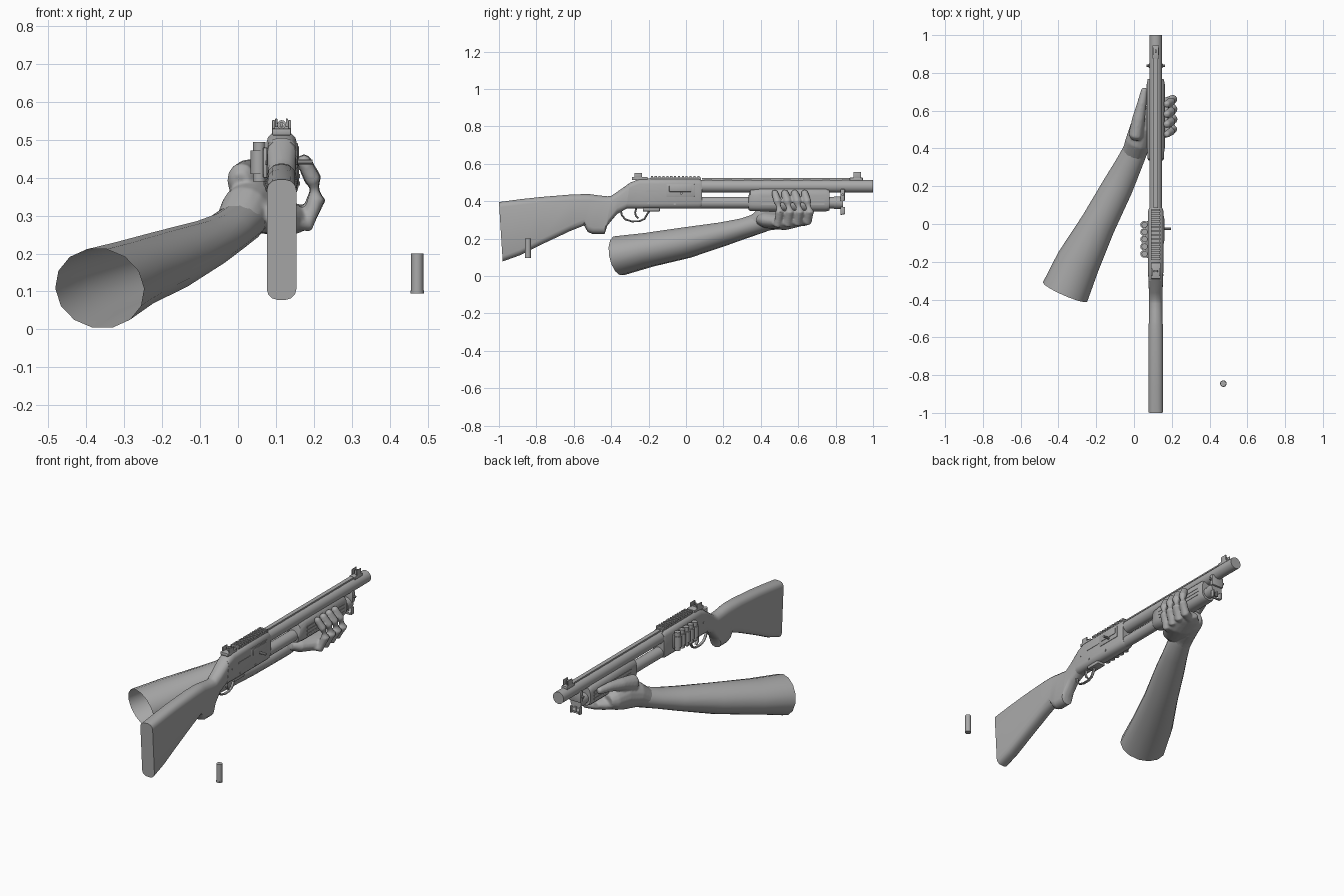
import bpy, bmesh, math
from mathutils import Vector

if "Cube" in bpy.data.objects:
    bpy.data.objects.remove(bpy.data.objects["Cube"])

GX = 0.115  # centre line of the gun
grey = bpy.data.materials.new("plain_grey")
grey.diffuse_color = (0.4, 0.4, 0.4, 1)
grey.use_nodes = True
grey.node_tree.nodes["Principled BSDF"].inputs["Base Color"].default_value = grey.diffuse_color


def finish(name, bm, angle=35):
    bmesh.ops.recalc_face_normals(bm, faces=bm.faces)
    me = bpy.data.meshes.new(name)
    bm.to_mesh(me)
    bm.free()
    ob = bpy.data.objects.new(name, me)
    bpy.context.collection.objects.link(ob)
    me.materials.append(grey)
    bpy.ops.object.select_all(action='DESELECT')
    ob.select_set(True)
    bpy.context.view_layer.objects.active = ob
    bpy.ops.object.shade_smooth_by_angle(angle=math.radians(angle))
    return ob


def add_loft(bm, rings, caps=(True, True), loop=False):
    vs = [[bm.verts.new(p) for p in r] for r in rings]
    n = len(vs[0])
    pairs = list(zip(vs, vs[1:])) + ([(vs[-1], vs[0])] if loop else [])
    for a, b in pairs:
        for i in range(n):
            j = (i + 1) % n
            bm.faces.new((a[i], a[j], b[j], b[i]))
    if caps[0] and not loop:
        bm.faces.new(vs[0])
    if caps[1] and not loop:
        bm.faces.new(vs[-1])


def rounded_ring(yt, zt, yb, zb, w, r, seg=4):
    """Rounded rectangle across the gun, leaning from (yb, zb) to (yt, zt)."""
    h, cz, pts = (zt - zb) / 2, (zt + zb) / 2, []
    r = min(r, w / 2 - 0.002, h - 0.002)
    for k, (sx, sz) in enumerate(((1, 1), (-1, 1), (-1, -1), (1, -1))):
        for i in range(seg):
            a = math.pi / 2 * (k + i / (seg - 1))
            x = sx * (w / 2 - r) + r * math.cos(a)
            z = cz + sz * (h - r) + r * math.sin(a)
            pts.append((GX + x, yb + (yt - yb) * (z - zb) / (zt - zb), z))
    return pts


def gun_body(name, stations):
    bm = bmesh.new()
    add_loft(bm, [rounded_ring(*s) for s in stations])
    return finish(name, bm)


def tube_rings(path, sides, loop=False):
    """Elliptical rings along points (x, y, z, side radius, up radius)."""
    P = [Vector(p[:3]) for p in path]
    out, n = [], len(P)
    for i, p in enumerate(path):
        a, b = (P[i - 1], P[(i + 1) % n]) if loop else (P[max(i - 1, 0)], P[min(i + 1, n - 1)])
        t = (b - a).normalized()
        u = t.cross(Vector((0, 0, 1)))
        u = u.normalized() if u.length > 0.05 else Vector((1, 0, 0))
        v = u.cross(t)
        out.append([P[i] + u * p[3] * math.cos(2 * math.pi * k / sides)
                    + v * p[4] * math.sin(2 * math.pi * k / sides) for k in range(sides)])
    return out


def rod(name, a, b, r, sides=16):
    bm = bmesh.new()
    add_loft(bm, tube_rings([(*a, r, r), (*b, r, r)], sides))
    return finish(name, bm)


def box(name, x, y, z, bevel=0.0):
    bm = bmesh.new()
    bmesh.ops.create_cube(bm, size=1)
    for v in bm.verts:
        v.co = [lo + (c + 0.5) * (hi - lo) for c, (lo, hi) in zip(v.co, (x, y, z))]
    if bevel:
        bmesh.ops.bevel(bm, geom=bm.edges[:], offset=bevel, segments=2, affect='EDGES', profile=0.5)
    return finish(name, bm)


def bent_wire(name, yz, r, loop=False):
    bm = bmesh.new()
    pts = [(GX, y, z) for y, z in yz]
    rings, n = [], len(pts)
    for i, p in enumerate(pts):
        a, b = (pts[i - 1], pts[(i + 1) % n]) if loop else (pts[max(i - 1, 0)], pts[min(i + 1, n - 1)])
        t = (Vector(b) - Vector(a)).normalized()
        nv = Vector((1, 0, 0)).cross(t)
        rings.append([Vector(p) + Vector((1.8 * r * math.cos(q), 0, 0)) + nv * r * math.sin(q)
                      for q in (k * math.pi / 4 for k in range(8))])
    add_loft(bm, rings, loop=loop)
    return finish(name, bm)


# stock with grip hook
gun_body("stock", [
    (-1.0, .395, -.98, .078, .078, .028), (-.89, .41, -.89, .11, .078, .03),
    (-.78, .422, -.78, .165, .078, .03), (-.62, .435, -.62, .24, .078, .032),
    (-.54, .438, -.545, .27, .076, .034), (-.51, .437, -.525, .235, .072, .034),
    (-.46, .43, -.50, .225, .07, .034), (-.42, .426, -.435, .225, .07, .034),
    (-.40, .428, -.42, .27, .07, .034), (-.365, .452, -.37, .33, .072, .034),
    (-.29, .505, -.315, .362, .076, .03)])

# receiver
gun_body("receiver", [
    (-.30, .497, -.32, .36, .078, .028), (-.25, .52, -.25, .36, .08, .028),
    (.07, .52, .07, .36, .08, .028), (.085, .512, .085, .368, .07, .026)])
box("ejection_port", (.15, .158), (-.105, .045), (.425, .492), .003)
box("bolt_cover", (.15, .161), (-.09, .03), (.45, .484), .003)
box("bolt_slot", (.15, .157), (-.215, -.105), (.448, .456))
rod("bolt_handle", (.15, -.025, .442), (.196, -.025, .442), .007, 10)
for i, (y, z) in enumerate(((-.2, .39), (-.06, .385), (-.27, .44))):
    rod(f"receiver_pin_{i}", (.073, y, z), (.157, y, z), .006, 10)

# barrel, magazine tube and pump
rod("barrel", (GX, .07, .48), (GX, 1.0, .48), .034, 24)
rod("magazine_tube", (GX, .07, .392), (GX, .80, .392), .031, 20)
rod("magazine_cap", (GX, .79, .392), (GX, .84, .392), .034, 16)
gun_body("pump_handle", [
    (.335, .43, .335, .352, .074, .034), (.345, .465, .345, .348, .086, .036),
    (.40, .472, .40, .346, .092, .036), (.75, .472, .75, .346, .092, .036),
    (.768, .462, .768, .35, .084, .036)])
for s in (-1, 1):
    for z in (.385, .405, .425):
        x = GX + s * .045
        box("pump_groove_rib", (x - .003, x + .003), (.40, .74), (z - .005, z + .005))

# rib along the barrel with gaps below
box("barrel_rib", (GX - .012, GX + .012), (.085, .88), (.516, .524))
for i in range(8):
    y = .1 + i * .105
    box("rib_post", (GX - .009, GX + .009), (y, y + .04), (.505, .517))

# clamp and sling loop
box("barrel_clamp", (GX - .038, GX + .038), (.825, .85), (.40, .465), .006)
rod("clamp_screw", (.066, .838, .435), (.164, .838, .435), .007, 10)
rod("sling_stud", (GX, .838, .37), (GX, .838, .34), .008, 8)
box("sling_bar", (GX - .03, GX + .03), (.825, .837), (.327, .337), .003)
for s in (-1, 1):
    box("sling_side", (GX + s * .027 - .004, GX + s * .027 + .004), (.825, .85), (.33, .37), .002)

# accessory rail
box("rail_base", (GX - .022, GX + .022), (-.19, .08), (.512, .526))
for i in range(13):
    y = -.188 + i * .0207
    box("rail_tooth", (GX - .025, GX + .025), (y, y + .011), (.524, .535))

# rear and front sights
box("rear_sight_base", (GX - .025, GX + .025), (-.29, -.205), (.512, .53), .003)
for s in (-1, 1):
    x = GX + s * .021
    box("rear_sight_ear", (x - .004, x + .004), (-.275, -.235), (.525, .552), .002)
ring = [(GX + .011 * math.cos(a), .54 + .011 * math.sin(a)) for a in
        (i * math.pi / 6 for i in range(12))]
bm = bmesh.new()
add_loft(bm, [[(GX + r * math.cos(a), -.25 + dy, .54 + r * math.sin(a))
               for a in (k * math.pi / 6 for k in range(12))]
              for r, dy in ((.012, -.005), (.012, .005), (.006, .005), (.006, -.005))], loop=True)
finish("rear_sight_aperture", bm)
box("front_sight_base", (GX - .018, GX + .018), (.875, .945), (.508, .526), .003)
box("front_sight_post", (GX - .004, GX + .004), (.905, .925), (.52, .55))
for s in (-1, 1):
    x = GX + s * .014
    box("front_sight_ear", (x - .003, x + .003), (.895, .935), (.52, .556), .002)

# trigger and guard
bent_wire("trigger_guard", [(-.35, .36), (-.343, .325), (-.325, .303), (-.29, .292), (-.25, .293),
                            (-.222, .305), (-.205, .335), (-.185, .362)], .005)
bent_wire("trigger", [(-.265, .365), (-.272, .34), (-.268, .322), (-.255, .308)], .005)
box("guard_front_block", (GX - .025, GX + .025), (-.23, -.14), (.345, .365), .004)

# side shell carrier
box("shell_carrier_plate", (.066, .078), (-.18, .015), (.40, .48), .003)
for i in range(5):
    y = -.004 - i * .0385
    rod(f"carried_shell_{i}", (.056, y, .39), (.056, y, .495), .016, 14)
    rod(f"shell_loop_{i}", (.054, y, .41), (.054, y, .472), .0205, 14)

# loose shell
rod("loose_shell", (.473, -.845, .095), (.473, -.845, .2), .016, 14)
rod("loose_shell_rim", (.473, -.845, .095), (.473, -.845, .102), .0175, 14)

# forearm, open at the elbow
bm = bmesh.new()
add_loft(bm, tube_rings([
    (-.365, -.36, .108, .128, .108), (-.295, -.2, .14, .117, .093), (-.19, 0, .178, .094, .084),
    (-.085, .2, .225, .082, .064), (-.03, .31, .255, .071, .055), (.012, .40, .285, .064, .055),
    (.03, .45, .30, .055, .05)], 14), caps=(False, True))
finish("forearm", bm, 60)


# hand: overlapping limbs fused into one skin
def limb(bm, path, sides=12):
    a, b = path[0], path[-1]
    d0 = (Vector(a[:3]) - Vector(path[1][:3])).normalized() * a[3] * .6
    d1 = (Vector(b[:3]) - Vector(path[-2][:3])).normalized() * b[3] * .6
    ends = ((*(Vector(a[:3]) + d0), a[3] * .6, a[4] * .6), (*(Vector(b[:3]) + d1), b[3] * .6, b[4] * .6))
    add_loft(bm, tube_rings([ends[0], *path, ends[1]], sides))


bm = bmesh.new()
limb(bm, [(-.005, .36, .27, .062, .05), (.02, .43, .31, .068, .07), (.045, .51, .33, .066, .08),
          (.06, .58, .325, .055, .06)], 16)                                  # palm heel
limb(bm, [(.07, .43, .30, .07, .045), (.115, .53, .29, .085, .045), (.13, .61, .30, .07, .035)], 16)
limb(bm, [(.01, .47, .39, .04, .05), (.025, .56, .415, .034, .034), (.042, .64, .425, .025, .026),
          (.056, .71, .425, .018, .02)])                                      # thumb
for i, k in enumerate((.95, 1.0, 1.0, .9)):
    y, r = .645 - i * .053, .026 * k
    limb(bm, [(.13, y - .02, .292, r, r * 1.1), (.18, y + .005, .295 - .006 * i, r, r),
              (.207, y + .016, .345, r, r), (.198, y + .004, .395, r * .92, r * .92),
              (.172, y - .012, .447, r * .78, r * .78)])
hand = finish("hand", bm, 60)
m = hand.modifiers.new("fuse", 'REMESH')
m.mode, m.voxel_size, m.use_smooth_shade = 'VOXEL', .006, True
m = hand.modifiers.new("soften", 'SMOOTH')
m.factor, m.iterations = .5, 4
